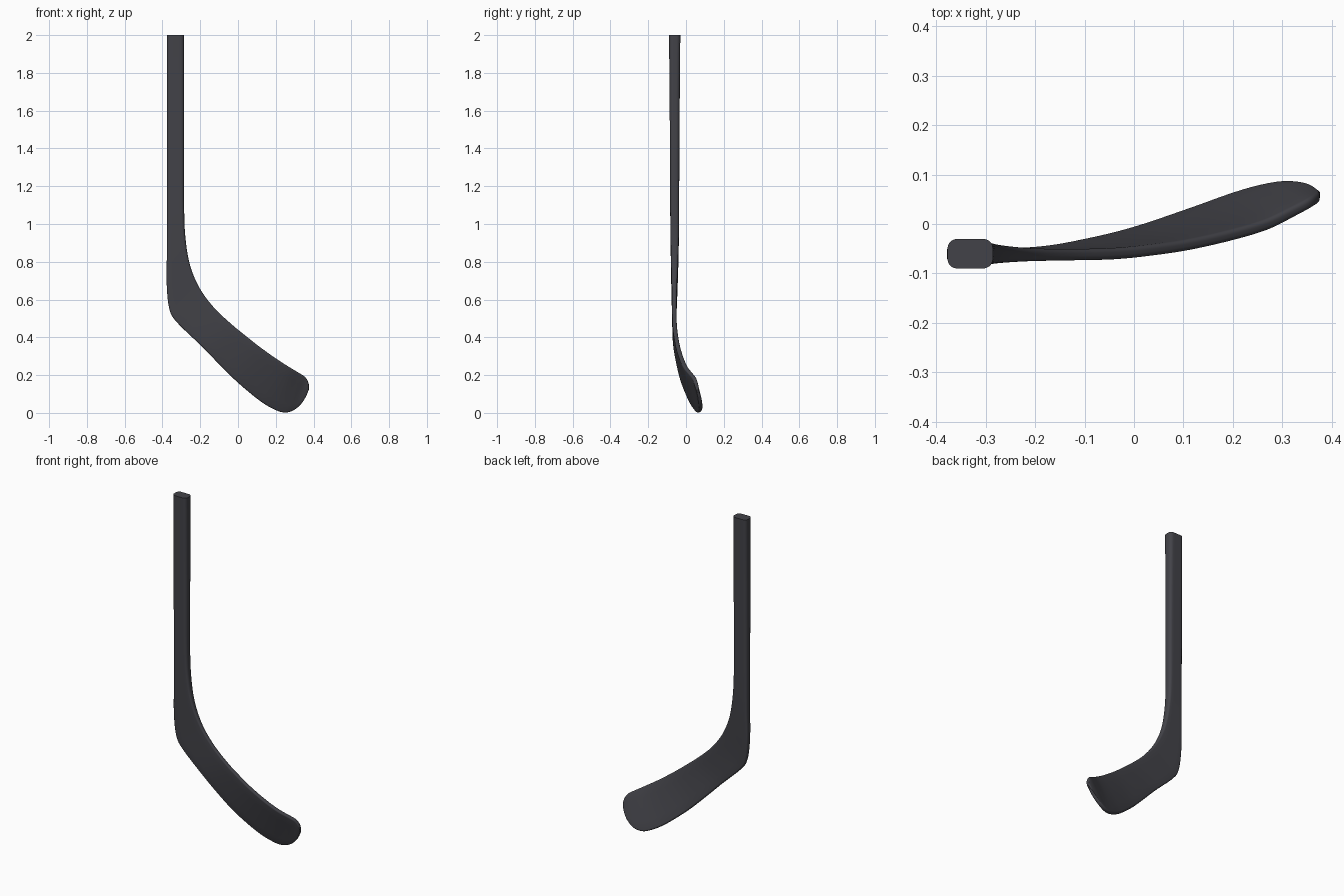
import bpy, bmesh, math
from mathutils import Vector

if "Cube" in bpy.data.objects:
    bpy.data.objects.remove(bpy.data.objects["Cube"])

# Stations from butt to toe: heel-side edge, inner-side edge, thickness, corner radius
S = [
    ((-.377, -.06, 2.0), (-.285, -.06, 2.0), .060, .020),
    ((-.377, -.06, 1.8), (-.285, -.06, 1.8), .056, .019),
    ((-.377, -.06, 1.4), (-.285, -.06, 1.4), .050, .018),
    ((-.377, -.06, 1.05), (-.285, -.06, 1.08), .047, .017),
    ((-.377, -.06, .84), (-.277, -.06, .915), .042, .015),
    ((-.377, -.061, .67), (-.252, -.061, .775), .034, .012),
    ((-.362, -.062, .545), (-.2, -.062, .655), .026, .010),
    ((-.322, -.062, .478), (-.125, -.062, .555), .023, .009),
    ((-.2, -.057, .36), (-.035, -.060, .47), .023, .009),
    ((-.1, -.040, .258), (.04, -.053, .408), .023, .009),
    ((0, -.015, .16), (.115, -.042, .349), .023, .009),
    ((.115, .024, .065), (.2, -.023, .288), .023, .009),
    ((.19, .051, .02), (.27, -.002, .243), .023, .009),
    ((.245, .068, .003), (.325, .025, .21), .022, .009),
    ((.295, .078, .016), (.357, .042, .188), .021, .009),
    ((.335, .077, .05), (.373, .052, .158), .020, .009),
    ((.358, .071, .085), (.3755, .058, .133), .016, .0075),
    ((.368, .065, .107), (.3755, .060, .126), .008, .0035),
]


def flat(s):
    return [*s[0], *s[1], s[2], s[3]]


def catmull(p, q, r, s, t):
    return [.5 * (2*b + (c-a)*t + (2*a-5*b+4*c-d)*t*t + (3*b-a-3*c+d)*t**3)
            for a, b, c, d in zip(p, q, r, s)]


K = [flat(s) for s in S]
STEPS = 6
rows = []
for i in range(len(K) - 1):
    ks = [K[max(i-1, 0)], K[i], K[i+1], K[min(i+2, len(K)-1)]]
    rows += [catmull(*ks, j / STEPS) for j in range(STEPS)]
rows.append(K[-1])
mids = [(Vector(r[0:3]) + Vector(r[3:6])) / 2 for r in rows]


def section(w, h, r, arc=5, side=5):
    """Rounded rectangle outline, with extra points along the broad faces."""
    pts = []
    for k, (sx, sy) in enumerate([(1, 1), (-1, 1), (-1, -1), (1, -1)]):
        cx, cy = sx * (w/2 - r), sy * (h/2 - r)
        for a in range(arc + 1):
            t = math.pi/2 * (k + a/arc)
            pts.append((cx + r*math.cos(t), cy + r*math.sin(t)))
        if k in (0, 2):
            pts += [(cx * (1 - 2*a/side), sy*h/2) for a in range(1, side)]
    return pts


# Stick: one continuous loft of shaft, heel and curved blade
bm = bmesh.new()
rings = []
for i, r in enumerate(rows):
    width = Vector(r[3:6]) - Vector(r[0:3])
    tangent = mids[min(i+1, len(mids)-1)] - mids[max(i-1, 0)]
    u = width.normalized()
    n = u.cross(tangent).normalized()
    rings.append([bm.verts.new(mids[i] + u*x + n*y)
                  for x, y in section(width.length, r[6], r[7])])
for a, b in zip(rings, rings[1:]):
    for k in range(len(a)):
        m = (k + 1) % len(a)
        bm.faces.new((a[k], a[m], b[m], b[k]))
bm.faces.new(rings[0])
bm.faces.new(rings[-1])
bmesh.ops.recalc_face_normals(bm, faces=bm.faces)
mesh = bpy.data.meshes.new("stick")
bm.to_mesh(mesh)
bm.free()
stick = bpy.data.objects.new("stick", mesh)
bpy.context.collection.objects.link(stick)

mat = bpy.data.materials.new("dark_grey")
mat.diffuse_color = (.055, .055, .065, 1)
mat.use_nodes = True
mat.node_tree.nodes["Principled BSDF"].inputs["Base Color"].default_value = mat.diffuse_color
mesh.materials.append(mat)

bpy.context.view_layer.objects.active = stick
stick.select_set(True)
bpy.ops.object.shade_smooth_by_angle(angle=math.radians(45))
